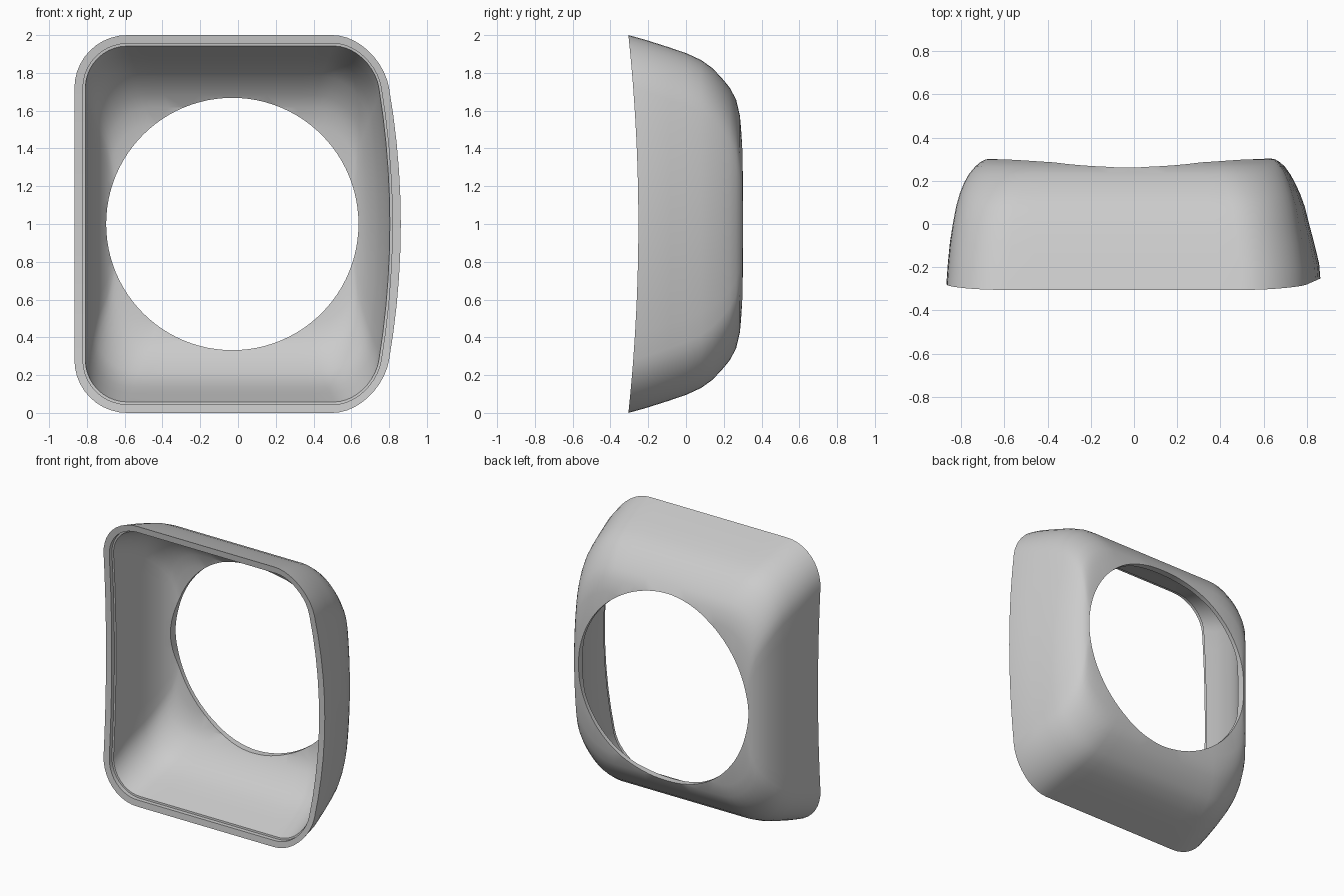
import bpy, bmesh, math

if "Cube" in bpy.data.objects:
    bpy.data.objects.remove(bpy.data.objects["Cube"])

# Outer wall profile: depth y, left extent, right extent, half height
PROFILE = [
    (-0.305, 0.866, 0.862, 1.000), (-0.22, 0.861, 0.856, 0.976),
    (-0.10, 0.851, 0.832, 0.938), (0.00, 0.838, 0.810, 0.905),
    (0.08, 0.823, 0.790, 0.868), (0.14, 0.806, 0.768, 0.825),
    (0.19, 0.786, 0.745, 0.772), (0.23, 0.764, 0.723, 0.724),
    (0.265, 0.735, 0.698, 0.660), (0.285, 0.712, 0.676, 0.575),
    (0.298, 0.688, 0.655, 0.440), (0.306, 0.650, 0.620, 0.230),
]


def outline(left, right, half, radius, arc=10, straight=10):
    """Rounded rectangle in (x, z), with subdivided straight sides."""
    r = min(radius, half * 0.9)
    centres = [(right - r, half - r), (-left + r, half - r),
               (-left + r, -half + r), (right - r, -half + r)]
    pts = []
    for i, (cx, cz) in enumerate(centres):
        for k in range(arc + 1):
            a = math.pi / 2 * (i + k / arc)
            pts.append((cx + r * math.cos(a), cz + r * math.sin(a)))
        nx, nz = centres[(i + 1) % 4]
        a = math.pi / 2 * (i + 1)
        for k in range(1, straight):
            t = k / straight
            pts.append((cx + (nx - cx) * t + r * math.cos(a),
                        cz + (nz - cz) * t + r * math.sin(a)))
    return pts


def add_ring(bm, row, inset=0.0, push=0.0):
    """One loop of the shell, with bowed right side and curved front edge."""
    y, left, right, half = row
    weight = min(1.0, max(0.0, -y / 0.305))
    verts = []
    for x, z in outline(left - inset, right - inset, half - inset, 0.28 - inset):
        bow = 0.12 * z * z * max(0.0, x / right)
        curve = 0.053 * (1 - z * z) * weight
        verts.append(bm.verts.new((x - bow, y + push + curve, z + 1)))
    return verts


# Hollow shell: outer wall, front rim with small inner step, inner wall
bm = bmesh.new()
rings = [add_ring(bm, row) for row in reversed(PROFILE)]
rings.append(add_ring(bm, PROFILE[0], 0.045))
rings.append(add_ring(bm, PROFILE[0], 0.045, 0.03))
rings.append(add_ring(bm, PROFILE[0], 0.058, 0.03))
rings += [add_ring(bm, row, 0.042, -0.025) for row in PROFILE[2:]]
for a, b in zip(rings, rings[1:]):
    n = len(a)
    for i in range(n):
        j = (i + 1) % n
        bm.faces.new((a[i], a[j], b[j], b[i]))
bm.faces.new(rings[0])
bm.faces.new(rings[-1])
bmesh.ops.recalc_face_normals(bm, faces=bm.faces)
mesh = bpy.data.meshes.new("housing_shell")
bm.to_mesh(mesh)
bm.free()
shell = bpy.data.objects.new("housing_shell", mesh)
bpy.context.collection.objects.link(shell)

# Round opening through the back
bpy.ops.mesh.primitive_cylinder_add(vertices=96, radius=0.668, depth=1.6,
                                    location=(-0.03, 0.3, 1.0),
                                    rotation=(math.pi / 2, 0, 0))
cutter = bpy.context.object
cutter.name = "round_opening_cutter"
cutter.hide_render = True
cut = shell.modifiers.new("round_opening", 'BOOLEAN')
cut.operation = 'DIFFERENCE'
cut.solver = 'EXACT'
cut.object = cutter
bpy.ops.object.select_all(action='DESELECT')
shell.select_set(True)
bpy.context.view_layer.objects.active = shell
bpy.ops.object.modifier_apply(modifier=cut.name)
bpy.data.objects.remove(cutter)
bpy.ops.object.shade_smooth_by_angle(angle=math.radians(30))
